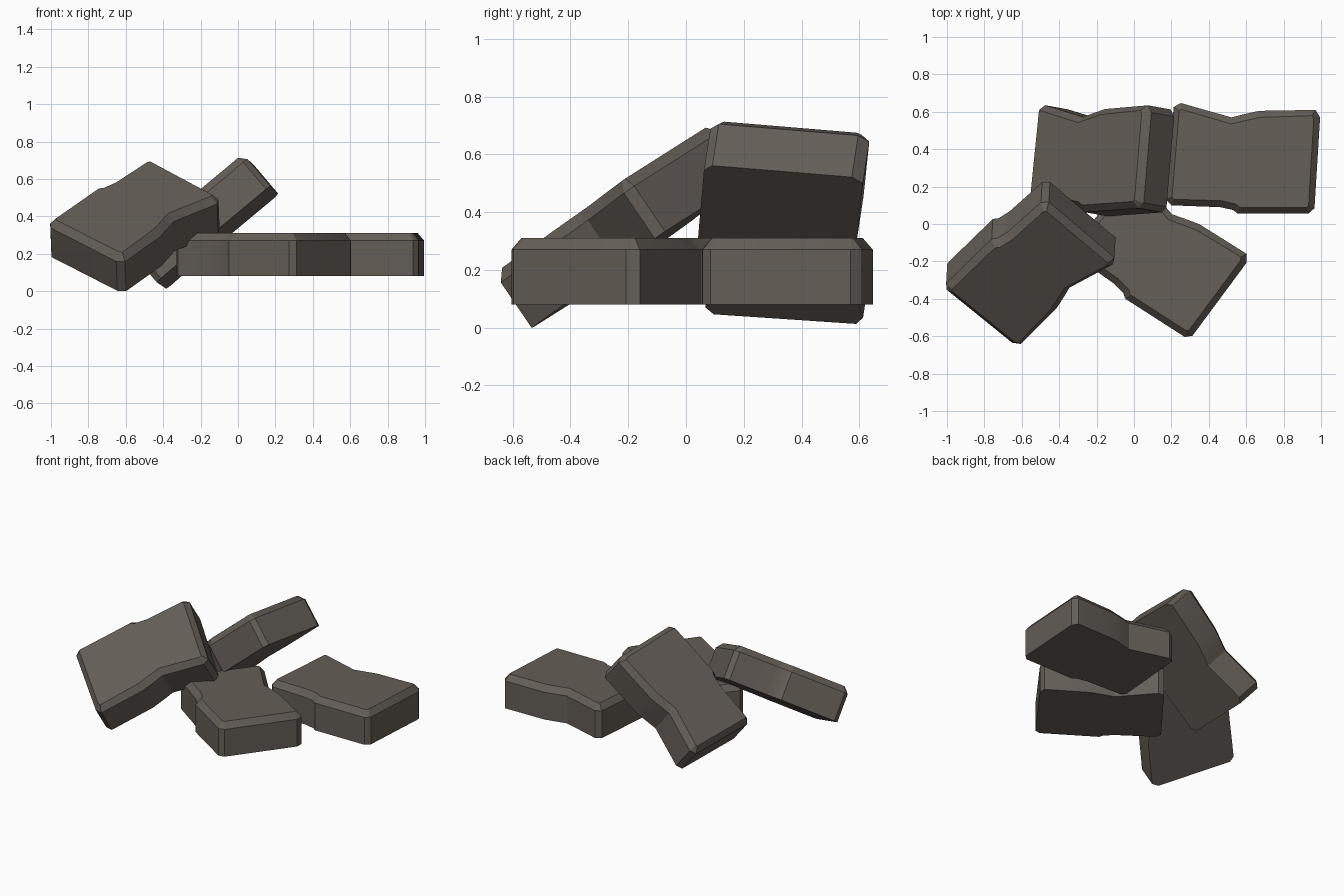
import bpy, bmesh, math
from mathutils import Vector, Matrix

if "Cube" in bpy.data.objects:
    bpy.data.objects.remove(bpy.data.objects["Cube"])

stone = bpy.data.materials.new("dark_taupe_stone")
stone.diffuse_color = (0.13, 0.112, 0.095, 1)
stone.use_nodes = True
stone.node_tree.nodes["Principled BSDF"].inputs["Base Color"].default_value = stone.diffuse_color

# Chipped brick outline: chamfered corners, a dip on each long side
OUTLINE = [(.355, -.278), (.385, -.25), (.415, .235), (.39, .275), (.09, .27),
           (0, .25), (-.06, .235), (-.33, .312), (-.368, .29), (-.41, -.205),
           (-.38, -.235), (-.12, -.245), (-.05, -.26), (-.025, -.28)]
HEIGHT, BEVEL_H, BEVEL_W = .23, .04, .035


def brick_mesh():
    bm = bmesh.new()
    base = bm.faces.new([bm.verts.new((x, y, 0)) for x, y in OUTLINE])
    # walls
    out = bmesh.ops.extrude_face_region(bm, geom=[base], use_keep_orig=True)["geom"]
    bmesh.ops.translate(bm, verts=[g for g in out if isinstance(g, bmesh.types.BMVert)],
                        vec=(0, 0, HEIGHT - BEVEL_H))
    bmesh.ops.recalc_face_normals(bm, faces=bm.faces[:])
    # bevelled top rim
    bm.normal_update()
    top = max(bm.faces, key=lambda f: f.calc_center_median().z)
    bmesh.ops.inset_individual(bm, faces=[top], thickness=BEVEL_W, depth=BEVEL_H)
    for f in bm.faces:
        f.smooth = True
    me = bpy.data.meshes.new("brick")
    bm.to_mesh(me)
    bm.free()
    me.set_sharp_from_angle(angle=math.radians(28))
    me.materials.append(stone)
    return me


MESH = brick_mesh()


def place(name, loc, u, v):
    """Place a brick with its length along u and its width near v."""
    u = Vector(u).normalized()
    n = u.cross(Vector(v)).normalized()
    v = n.cross(u)
    ob = bpy.data.objects.new(name, MESH)
    rot = Matrix((u, v, n)).transposed().to_4x4()
    ob.matrix_world = Matrix.Translation(loc) @ rot
    bpy.context.collection.objects.link(ob)


# Two flat bricks
place("flat_brick_right", (.58, .335, .08), (1, 0, 0), (0, 1, 0))
place("flat_brick_front", (.126, -.178, .08), (.839, -.545, 0), (.545, .839, 0))
# Two leaning bricks
place("leaning_brick_back", (-.112, .32, .284), (.766, .05, .64), (.05, .99, -.11))
place("leaning_brick_left", (-.557, -.142, .268), (-.645, -.62, -.447), (.763, -.547, -.342))
